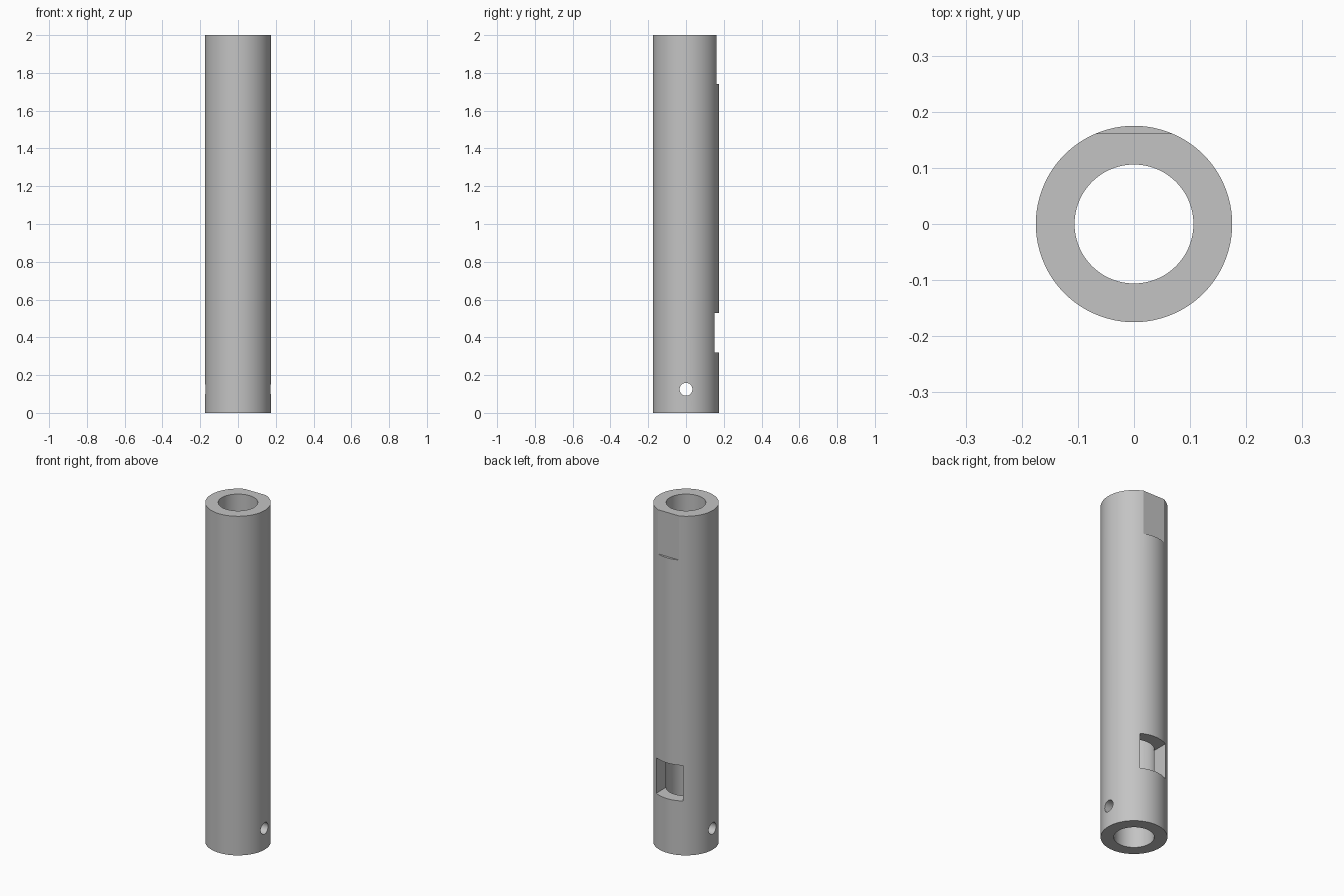
import bpy
import math

if "Cube" in bpy.data.objects:
    bpy.data.objects.remove(bpy.data.objects["Cube"])

R_OUT, R_IN, HEIGHT = 0.175, 0.106, 2.0

steel = bpy.data.materials.new("grey_steel")
steel.diffuse_color = (0.55, 0.55, 0.55, 1)
steel.use_nodes = True
steel.node_tree.nodes["Principled BSDF"].inputs["Base Color"].default_value = steel.diffuse_color


def cylinder(name, radius, depth, loc, rot=(0, 0, 0), sides=96):
    bpy.ops.mesh.primitive_cylinder_add(vertices=sides, radius=radius, depth=depth,
                                        location=loc, rotation=rot)
    bpy.context.object.name = name
    return bpy.context.object


def box(name, lo, hi):
    bpy.ops.mesh.primitive_cube_add(size=1, location=[(a + b) / 2 for a, b in zip(lo, hi)])
    ob = bpy.context.object
    ob.name = name
    ob.scale = [b - a for a, b in zip(lo, hi)]
    return ob


# Main tube body
tube = cylinder("tube", R_OUT, HEIGHT, (0, 0, HEIGHT / 2))
tube.data.materials.append(steel)

# Bore, cross pin hole, rear window and upper rear flat
cutters = [
    cylinder("bore_cutter", R_IN, HEIGHT + 0.2, (0, 0, HEIGHT / 2)),
    cylinder("pin_hole_cutter", 0.034, 0.6, (0, 0, 0.125), (0, math.pi / 2, 0), 48),
    box("window_cutter", (-0.087, 0.0, 0.32), (0.087, 0.3, 0.53)),
    box("flat_cutter", (-0.3, 0.161, 1.74), (0.3, 0.3, 2.1)),
]
for cutter in cutters:
    cutter.data.materials.append(steel)
    mod = tube.modifiers.new(cutter.name, 'BOOLEAN')
    mod.operation = 'DIFFERENCE'
    mod.solver = 'EXACT'
    mod.object = cutter

# Apply the cuts, then remove the cutters
bpy.ops.object.select_all(action='DESELECT')
tube.select_set(True)
bpy.context.view_layer.objects.active = tube
for mod in list(tube.modifiers):
    bpy.ops.object.modifier_apply(modifier=mod.name)
for cutter in cutters:
    bpy.data.objects.remove(cutter, do_unlink=True)

bpy.ops.object.shade_smooth_by_angle(angle=math.radians(20))
